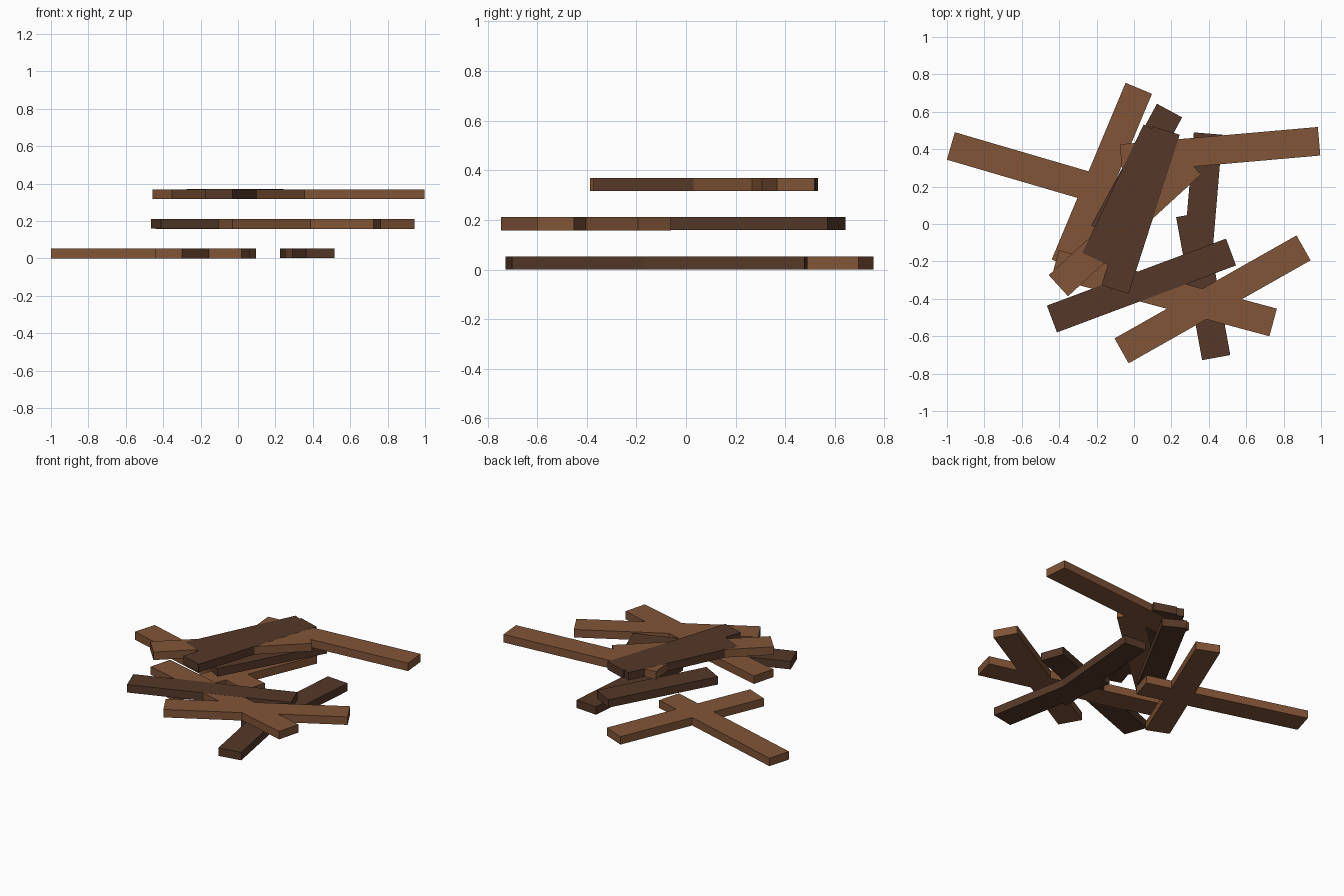
import bpy
from math import radians

if "Cube" in bpy.data.objects:
    bpy.data.objects.remove(bpy.data.objects["Cube"])

WIDTH, THICK, STEP = 0.153, 0.053, 0.158


def material(name, color):
    m = bpy.data.materials.new(name)
    m.diffuse_color = color
    m.use_nodes = True
    m.node_tree.nodes["Principled BSDF"].inputs["Base Color"].default_value = m.diffuse_color
    return m


LIGHT = material("light_wood", (0.22, 0.09, 0.038, 1))
DARK = material("dark_wood", (0.09, 0.04, 0.021, 1))


def plank(name, x, y, angle, length, level, mat):
    # dark boards sit a hair higher so they win where boards overlap
    z = level * STEP + THICK / 2 + (0.0004 if mat is DARK else 0)
    bpy.ops.mesh.primitive_cube_add(size=1, location=(x, y, z),
                                    rotation=(0, 0, radians(angle)))
    ob = bpy.context.object
    ob.name = name
    ob.scale = (length, WIDTH, THICK)
    ob.data.materials.append(mat)


# x, y, angle, length, material for the boards of each layer
LAYERS = {
    "bottom_plank": [
        (-0.469, 0.268, -16.3, 1.063, LIGHT),
        (-0.172, 0.253, 67.3, 1.024, LIGHT),
        (0.370, -0.332, -79.7, 0.777, DARK),
        (0.362, 0.075, 85.2, 0.82, DARK),
    ],
    "middle_plank": [
        (0.420, -0.403, 29.5, 1.118, LIGHT),
        (0.161, -0.370, -15.0, 1.207, LIGHT),
        (0.040, -0.329, 20.5, 1.022, DARK),
        (0.014, 0.281, 61.6, 0.74, DARK),
    ],
    "top_plank": [
        (-0.049, -0.004, 42.5, 0.964, LIGHT),
        (0.460, 0.396, 5.0, 1.063, LIGHT),
        (0.035, 0.075, 72.2, 0.893, DARK),
        (-0.043, 0.156, 64.5, 0.76, DARK),
    ],
}

for level, (name, boards) in enumerate(LAYERS.items()):
    for i, (x, y, angle, length, mat) in enumerate(boards, 1):
        plank(f"{name}_{i}", x, y, angle, length, level, mat)
